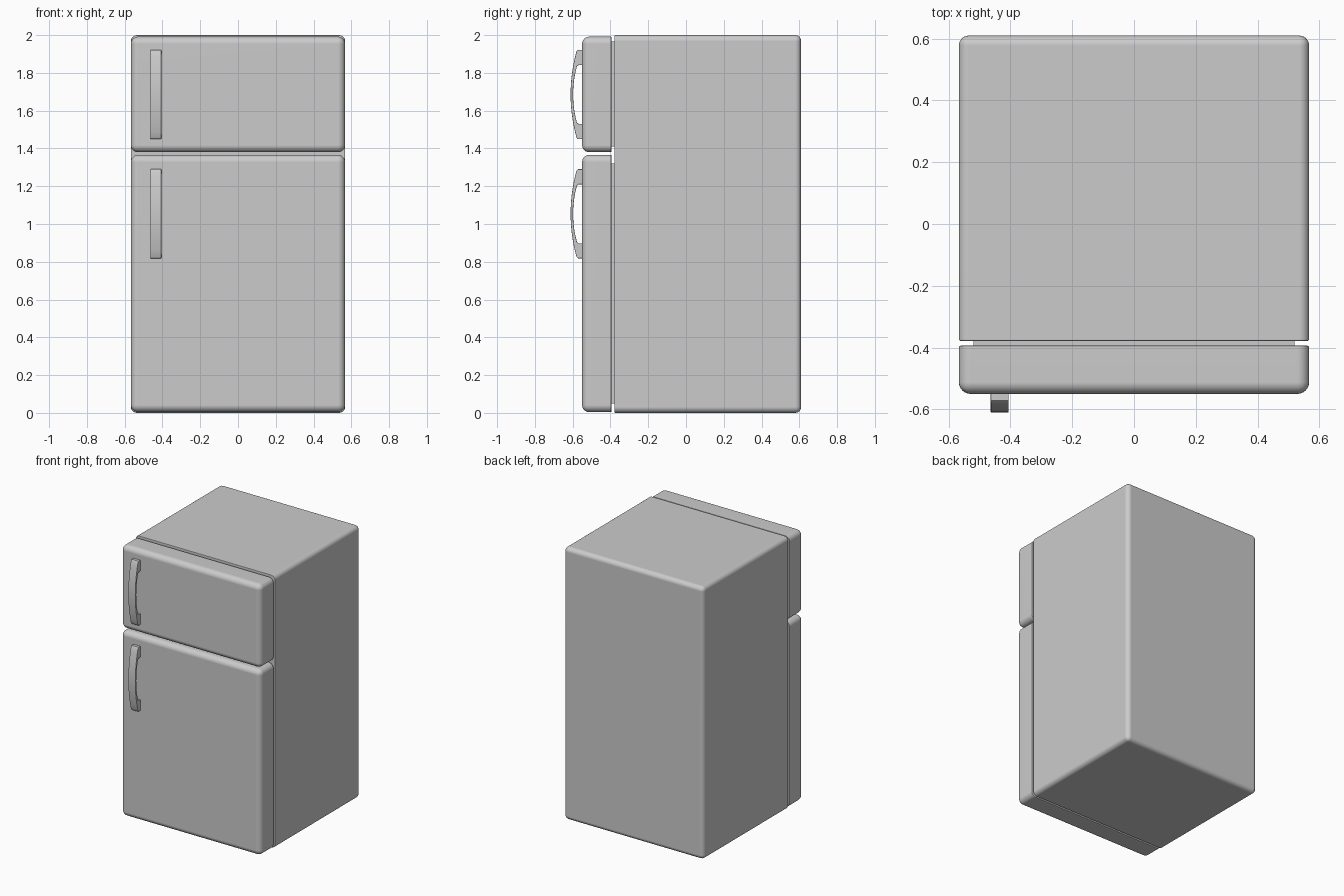
import bpy, bmesh, math
from mathutils import Vector

if "Cube" in bpy.data.objects:
    bpy.data.objects.remove(bpy.data.objects["Cube"])


def finish(name, bm):
    bmesh.ops.recalc_face_normals(bm, faces=bm.faces)
    me = bpy.data.meshes.new(name)
    bm.to_mesh(me)
    bm.free()
    ob = bpy.data.objects.new(name, me)
    bpy.context.collection.objects.link(ob)
    bpy.ops.object.select_all(action='DESELECT')
    ob.select_set(True)
    bpy.context.view_layer.objects.active = ob
    bpy.ops.object.shade_smooth_by_angle(angle=math.radians(40))
    wn = ob.modifiers.new("weighted_normals", 'WEIGHTED_NORMAL')
    wn.keep_sharp = True
    return ob


def bevel(bm, edges, r, seg):
    bmesh.ops.bevel(bm, geom=edges, offset=r, segments=seg, profile=0.5,
                    affect='EDGES', clamp_overlap=True)


def box(name, lo, hi, r=0.0, flat_y=None, flat_r=0.006):
    """Box rounded by r, except around the face at flat_y which gets flat_r."""
    lo, hi = Vector(lo), Vector(hi)
    bm = bmesh.new()
    bmesh.ops.create_cube(bm, size=1)
    for v in bm.verts:
        v.co = (lo + hi) / 2 + v.co * (hi - lo)

    def on_flat(e):
        return flat_y is not None and all(abs(v.co.y - flat_y) < 1e-5 for v in e.verts)

    if r:
        bevel(bm, [e for e in bm.edges if not on_flat(e)], r, 6)
        bevel(bm, [e for e in bm.edges if on_flat(e)], flat_r, 2)
    return finish(name, bm)


def handle(name, z0, z1, x0=-0.464, x1=-0.406):
    """Bowed pull: side profile extruded across x."""
    mid, half = (z0 + z1) / 2, (z1 - z0) / 2
    inner = half - 0.08
    n = 14
    outer_pts = [(-0.545, -half), (-0.572, -half)]
    for i in range(n + 1):
        t = -1 + 2 * i / n
        outer_pts.append((-0.580 - 0.031 * (1 - t * t), t * (half - 0.008)))
    outer_pts += [(-0.572, half), (-0.545, half)]
    inner_pts = [(-0.545, inner), (-0.568, inner)]
    for i in range(n + 1):
        t = 1 - 2 * i / n
        inner_pts.append((-0.577 - 0.021 * (1 - t * t), t * (inner - 0.006)))
    inner_pts += [(-0.568, -inner), (-0.545, -inner)]
    bm = bmesh.new()
    face = bm.faces.new([bm.verts.new((x0, y, mid + z)) for y, z in outer_pts + inner_pts])
    ext = bmesh.ops.extrude_face_region(bm, geom=[face])
    for v in ext["geom"]:
        if isinstance(v, bmesh.types.BMVert):
            v.co.x = x1
    # soften the long side edges
    rims = [e for e in bm.edges if abs(e.verts[0].co.x - e.verts[1].co.x) < 1e-5]
    bevel(bm, rims, 0.003, 2)
    return finish(name, bm)


# cabinet
box("cabinet", (-0.567, -0.379, 0.0), (0.567, 0.61, 2.0), 0.032, flat_y=-0.379)

# doors, seals and handles
for label, z0, z1, s0, s1, h0, h1 in (
        ("freezer", 1.380, 1.992, 1.41, 1.965, 1.45, 1.922),
        ("fridge", 0.004, 1.366, 0.05, 1.32, 0.818, 1.29)):
    box(label + "_door", (-0.567, -0.55, z0), (0.567, -0.394, z1), 0.038, flat_y=-0.394)
    box(label + "_seal", (-0.52, -0.396, s0), (0.52, -0.377, s1))
    handle(label + "_handle", h0, h1)
